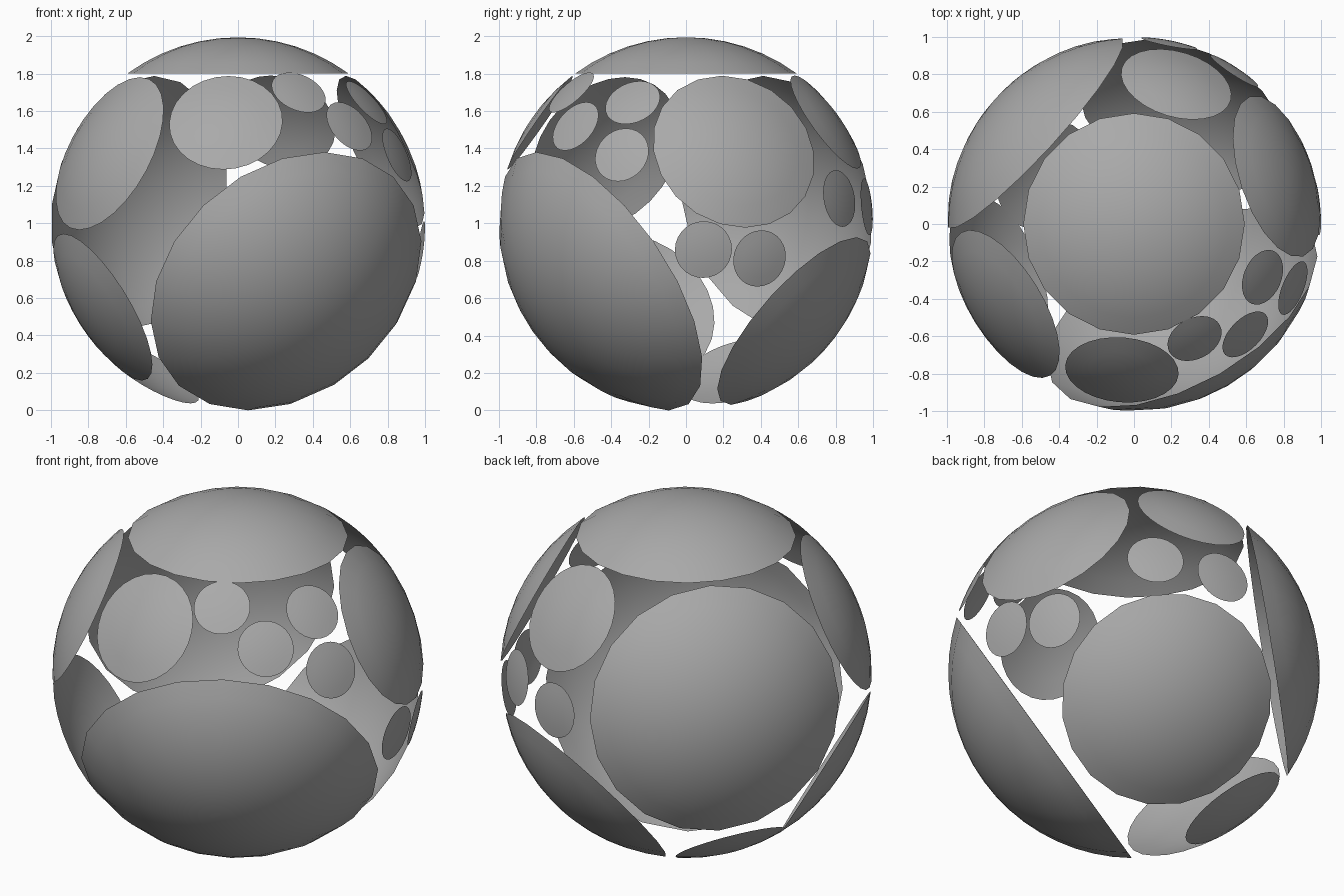
import bpy
import bmesh
from math import radians, sin, cos, pi
from mathutils import Vector

cube = bpy.data.objects.get("Cube")
if cube:
    bpy.data.objects.remove(cube)

CENTRE = Vector((0, 0, 0.994))

grey = bpy.data.materials.new("plain_grey")
grey.use_nodes = True
GREY = (0.4, 0.4, 0.4, 1)
grey.diffuse_color = GREY
grey.node_tree.nodes["Principled BSDF"].inputs["Base Color"].default_value = GREY


def dome(name, direction, angle, sides):
    """Open piece of a unit sphere around a direction, out to an angle in degrees."""
    turn = Vector(direction).to_track_quat('Z', 'Y')
    rings = max(3, round(angle / 6))
    bm = bmesh.new()
    pole = bm.verts.new(turn @ Vector((0, 0, 1)))
    inner = None
    for r in range(1, rings + 1):
        a = radians(angle) * r / rings
        ring = []
        for s in range(sides):
            t = 2 * pi * s / sides
            ring.append(bm.verts.new(
                turn @ Vector((sin(a) * cos(t), sin(a) * sin(t), cos(a)))))
        for s in range(sides):
            n = (s + 1) % sides
            if inner:
                bm.faces.new((inner[s], ring[s], ring[n], inner[n]))
            else:
                bm.faces.new((pole, ring[s], ring[n]))
        inner = ring
    mesh = bpy.data.meshes.new(name)
    bm.to_mesh(mesh)
    bm.free()
    mesh.materials.append(grey)
    mesh.shade_smooth()
    obj = bpy.data.objects.new(name, mesh)
    obj.location = CENTRE
    bpy.context.collection.objects.link(obj)


# Large domes
dome("top_dome", (0, 0, 1), 36.3, 20)
dome("front_dome", (0.427, -0.74, -0.505), 53.3, 20)
dome("back_right_dome", (-0.726, 0.669, 0.158), 43.4, 20)
dome("back_lower_dome", (0.312, 0.705, -0.632), 35.4, 20)

# Medium domes
dome("left_dome", (0.856, 0.286, 0.436), 26.8, 20)
dome("right_upper_dome", (-0.77, -0.48, 0.425), 26.8, 28)
dome("right_lower_dome", (-0.807, -0.31, -0.494), 26.9, 28)

# Small domes
dome("front_upper_dome", (-0.068, -0.82, 0.571), 17.7, 28)
dome("back_upper_dome", (0.237, 0.784, 0.574), 17.7, 28)
dome("bottom_dome", (-0.496, 0.274, -0.823), 17.7, 28)

# Little discs scattered between the domes
DISCS = [
    (0.329, -0.622, 0.716), (0.603, -0.598, 0.531), (0.697, -0.289, 0.66),
    (0.86, -0.347, 0.376), (0.985, 0.094, -0.136), (0.898, 0.397, -0.184),
    (0.543, 0.829, 0.14), (0.19, 0.978, 0.095),
]
for i, direction in enumerate(DISCS):
    dome(f"small_disc_{i + 1}", direction, 8.8, 28)
